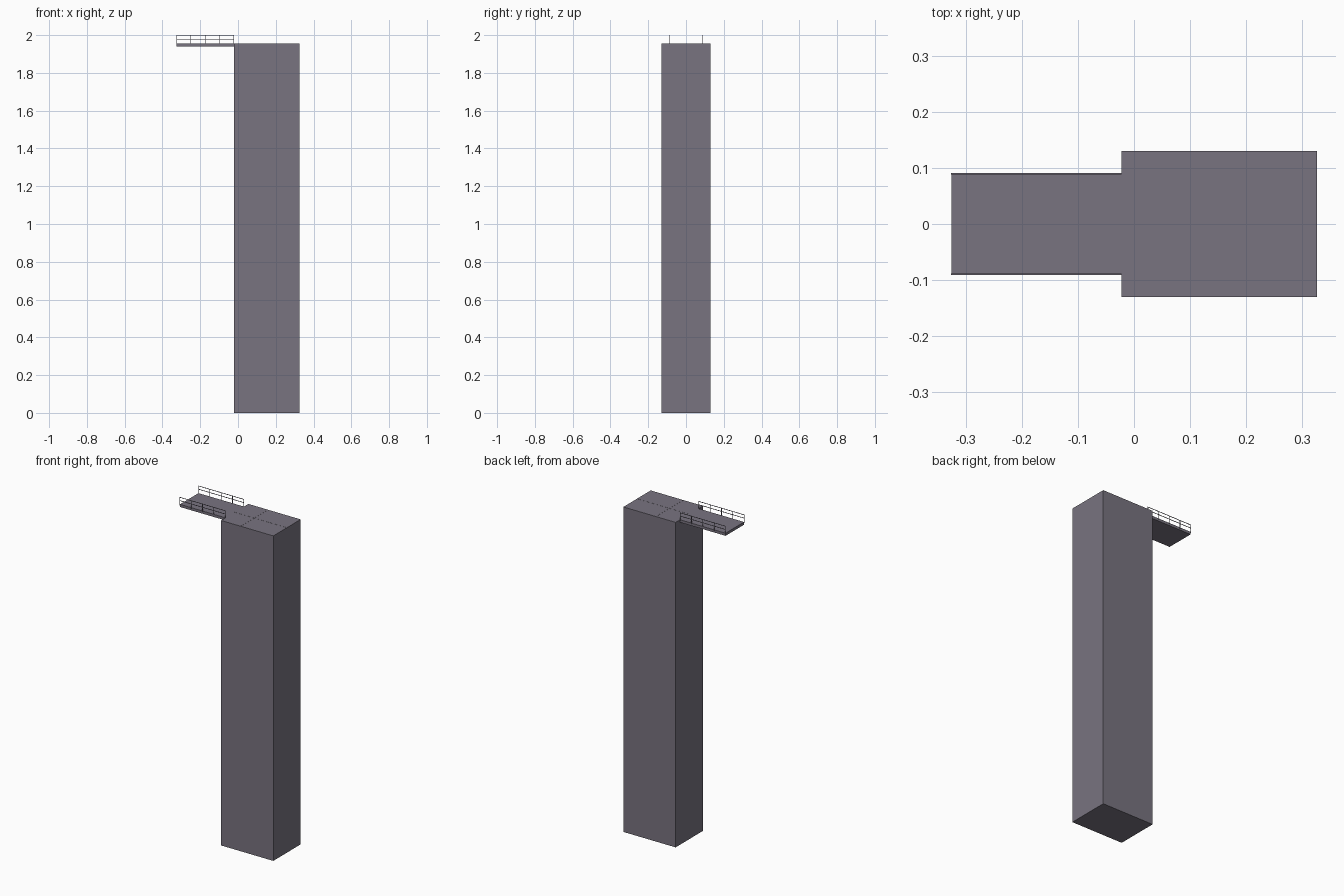
import bpy

if "Cube" in bpy.data.objects:
    bpy.data.objects.remove(bpy.data.objects["Cube"])

# One flat colour for the whole model
grey = bpy.data.materials.new("purple_grey")
grey.diffuse_color = (0.19, 0.173, 0.216, 1)
grey.use_nodes = True
grey.node_tree.nodes["Principled BSDF"].inputs["Base Color"].default_value = grey.diffuse_color


def box(name, x, y, z):
    """Box from (min, max) ranges on each axis."""
    size = [r[1] - r[0] for r in (x, y, z)]
    mid = [(r[1] + r[0]) / 2 for r in (x, y, z)]
    bpy.ops.mesh.primitive_cube_add(size=1, location=mid)
    ob = bpy.context.object
    ob.name = name
    ob.scale = size
    bpy.ops.object.transform_apply(location=False, rotation=False, scale=True)
    ob.data.materials.append(grey)
    return ob


X0, X1 = -0.022, 0.326      # tower sides
DECK = 1.956                # walking level
END = -0.325                # free end of the platform
T = 0.0013                  # half thickness of the railing bars

# Tower and its cantilevered platform
box("tower", (X0, X1), (-0.13, 0.13), (0, DECK))
box("platform", (END, X0), (-0.088, 0.088), (1.940, DECK))

# Thin seams on the roof
box("roof_seam_long", (X0, X1), (-0.0015, 0.0015), (DECK - 0.001, DECK + 0.0006))
box("roof_seam_cross", (0.1085, 0.1100), (-0.13, 0.13), (DECK - 0.001, DECK + 0.0006))

# Railings along both sides of the platform
for side, s in (("front", -1), ("back", 1)):
    y = (s * 0.0893 - T, s * 0.0893 + T)
    for name, z in (("top", 2.0 - T), ("middle", 1.979)):
        box(f"{side}_{name}_rail", (END - T, X0), y, (z - T, z + T))
    for i in range(5):
        x = END + i * (X0 - T - END) / 4
        box(f"{side}_post_{i + 1}", (x - T, x + T), y, (1.950, 2.0 - T))
